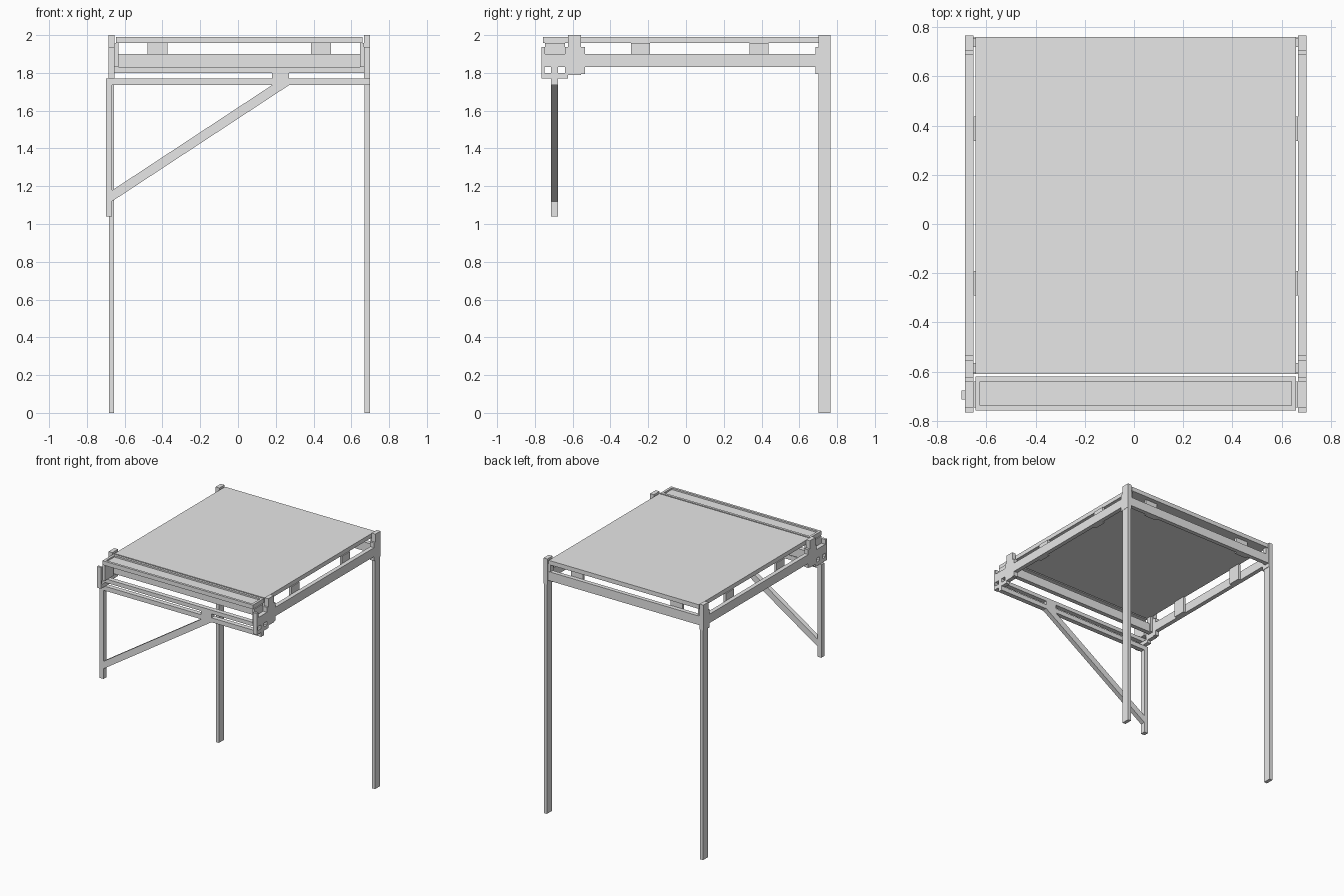
import bpy, bmesh

cube = bpy.data.objects.get("Cube")
if cube:
    bpy.data.objects.remove(cube, do_unlink=True)

grey = bpy.data.materials.new("light_grey")
grey.use_nodes = True
colour = (0.8, 0.8, 0.8, 1)
grey.diffuse_color = colour
grey.node_tree.nodes["Principled BSDF"].inputs["Base Color"].default_value = colour

CX = 0.007              # middle of the frame, the brace leg sticks out on one side
INNER, OUTER = 0.66, 0.693
RAIL_LOW, RAIL_TOP, SLAB_LOW, SLAB_TOP = 1.83, 1.9, 1.957, 1.99


def finish(name, bm):
    bmesh.ops.recalc_face_normals(bm, faces=bm.faces)
    mesh = bpy.data.meshes.new(name)
    bm.to_mesh(mesh)
    bm.free()
    mesh.materials.append(grey)
    ob = bpy.data.objects.new(name, mesh)
    bpy.context.collection.objects.link(ob)
    return ob


def prism(name, points, axis, lo, hi):
    """Extrude an outline in the plane across axis 'x' or 'y'."""
    bm = bmesh.new()
    at = (lambda a, z: (lo, a, z)) if axis == "x" else (lambda a, z: (a, lo, z))
    face = bm.faces.new([bm.verts.new(at(a, z)) for a, z in points])
    ext = bmesh.ops.extrude_face_region(bm, geom=[face])
    verts = [g for g in ext["geom"] if isinstance(g, bmesh.types.BMVert)]
    shift = (hi - lo, 0, 0) if axis == "x" else (0, hi - lo, 0)
    bmesh.ops.translate(bm, verts=verts, vec=shift)
    return finish(name, bm)


def box(name, x, y, z):
    return prism(name, [(x[0], z[0]), (x[1], z[0]), (x[1], z[1]), (x[0], z[1])],
                 "y", *y)


def sided(side, a, b):
    """Distances from the middle turned into an x range on one side."""
    return sorted((CX + side * a, CX + side * b))


# Parts on both sides
for side, tag in ((1, "left"), (-1, "right")):
    wide = sided(side, INNER, OUTER)
    box(f"rear_leg_{tag}", sided(side, 0.664, 0.691), (0.702, 0.765), (0, 1.8))
    box(f"rear_post_{tag}", wide, (0.702, 0.765), (1.8, 2))
    box(f"rear_collar_{tag}", wide, (0.686, 0.702), (1.795, 1.937))
    box(f"side_rail_{tag}", wide, (-0.535, 0.686), (RAIL_LOW, RAIL_TOP))
    box(f"front_post_{tag}", wide, (-0.624, -0.555), (1.79, 2))
    box(f"front_collar_{tag}", wide, (-0.555, -0.535), (1.795, 1.937))

    # Notched front bracket with two guide holes
    prism(f"front_bracket_{tag}",
          [(-0.765, RAIL_LOW), (-0.624, RAIL_LOW), (-0.624, 1.937), (-0.64, 1.937),
           (-0.64, RAIL_TOP), (-0.746, RAIL_TOP), (-0.746, 1.937), (-0.765, 1.937)],
          "x", *wide)
    for i, y in enumerate(((-0.765, -0.75), (-0.714, -0.677), (-0.64, -0.624))):
        box(f"bracket_tooth_{tag}_{i + 1}", wide, y, (1.8, RAIL_LOW))
    box(f"bracket_foot_{tag}", wide, (-0.765, -0.624), (1.77, 1.8))

    # Spacers that carry the table top and the front strip
    for i, (y0, y1) in enumerate(((-0.746, -0.64), (-0.605, -0.565),
                                  (-0.29, -0.19), (0.337, 0.437), (0.72, 0.755))):
        box(f"side_spacer_{tag}_{i + 1}", sided(side, 0.64, INNER),
            (y0, y1), (RAIL_LOW, SLAB_LOW))
    box(f"rear_spacer_{tag}", sided(side, 0.38, 0.485), (0.705, 0.725),
        (RAIL_LOW, SLAB_LOW))

# Cross rails
across = (CX - INNER, CX + INNER)
box("rear_rail", across, (0.725, 0.758), (RAIL_LOW, RAIL_TOP))
box("inner_front_rail", across, (-0.61, -0.575), (RAIL_LOW, RAIL_TOP))
box("guide_beam", across, (-0.714, -0.677), (1.8, RAIL_LOW))

# Table top
top_x = (CX - 0.652, CX + 0.652)
box("table_top", top_x, (-0.61, 0.76), (SLAB_LOW, SLAB_TOP))

# Front strip with a shallow recess
strip = box("front_strip", top_x, (-0.757, -0.62), (SLAB_LOW, SLAB_TOP))
bm = bmesh.new()
bm.from_mesh(strip.data)
lid = max(bm.faces, key=lambda f: f.calc_center_median().z)
bmesh.ops.inset_region(bm, faces=[lid], thickness=0.027)
ext = bmesh.ops.extrude_face_region(bm, geom=[lid])
bmesh.ops.translate(bm, vec=(0, 0, -0.012),
                    verts=[g for g in ext["geom"] if isinstance(g, bmesh.types.BMVert)])
if lid.is_valid:
    bmesh.ops.delete(bm, geom=[lid], context="FACES_ONLY")
bm.to_mesh(strip.data)
bm.free()

# Sliding brace under the front
brace_y = (-0.714, -0.677)
box("brace_bar", (-0.7, 0.7), brace_y, (1.735, 1.77))
box("brace_leg", (-0.7, -0.667), brace_y, (1.04, 1.735))
box("brace_block", (0.18, 0.27), brace_y, (1.77, 1.8))
prism("brace_diagonal", [(-0.667, 1.12), (0.27, 1.735), (0.18, 1.735), (-0.667, 1.178)],
      "y", *brace_y)
